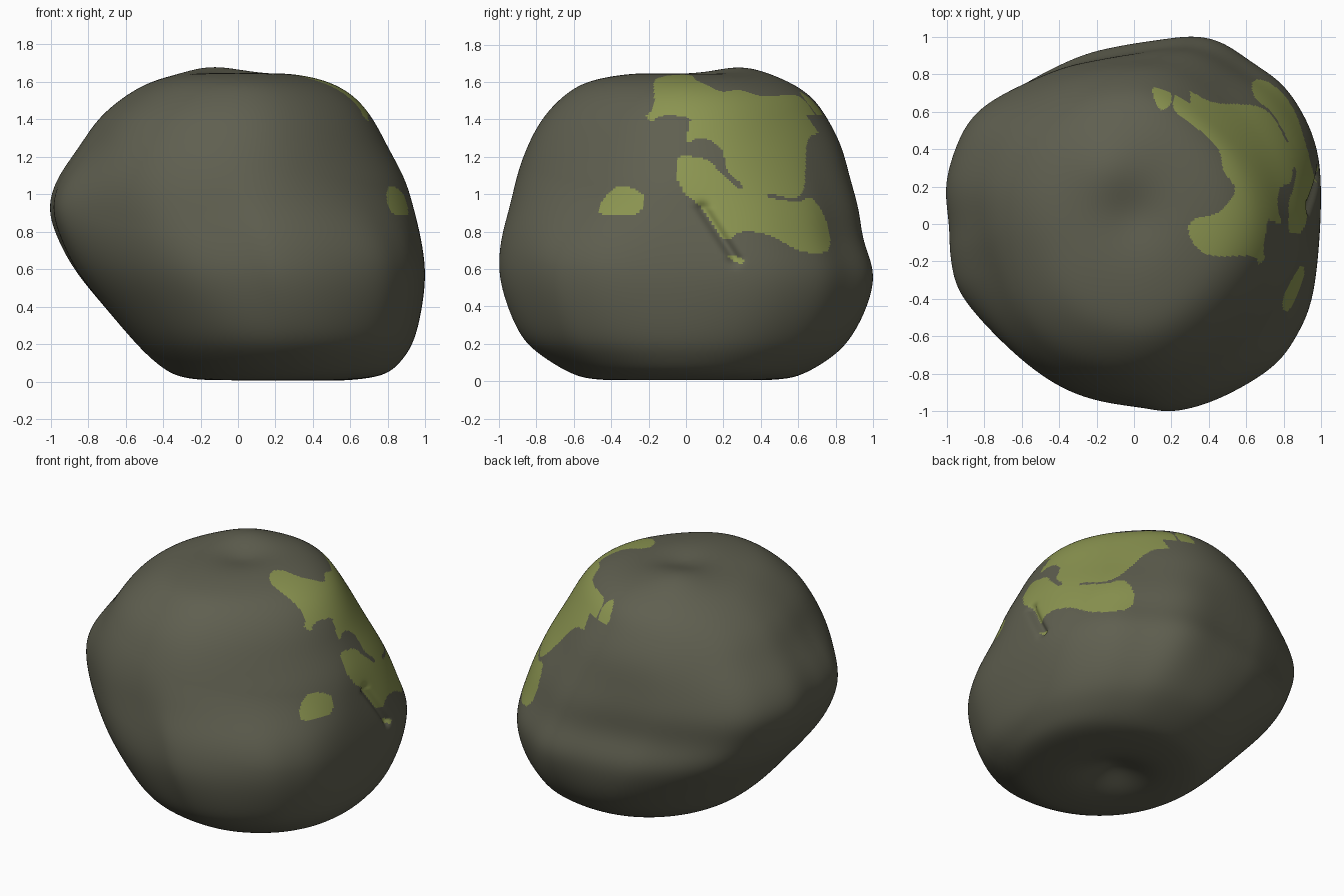
import bpy
import bmesh
import math

default_cube = bpy.data.objects.get("Cube")
if default_cube:
    bpy.data.objects.remove(default_cube, do_unlink=True)


def make_material(name, colour):
    material = bpy.data.materials.new(name)
    material.diffuse_color = colour
    material.use_nodes = True
    shader = material.node_tree.nodes["Principled BSDF"]
    shader.inputs["Base Color"].default_value = colour
    shader.inputs["Roughness"].default_value = 0.9
    return material


def smooth_path(points, steps, closed):
    """Catmull-Rom samples through points given in hundredths of a unit."""
    count = len(points)

    def pick(index):
        return points[index % count if closed else max(0, min(count - 1, index))]

    samples = []
    for i in range(count if closed else count - 1):
        corners = list(zip(pick(i - 1), pick(i), pick(i + 1), pick(i + 2)))
        for step in range(steps):
            t = step / steps
            samples.append([
                (b + 0.5 * t * (c - a + t * (2 * a - 5 * b + 4 * c - d
                 + t * (3 * (b - c) + d - a)))) / 100
                for a, b, c, d in corners])
    if not closed:
        samples.append([value / 100 for value in points[-1]])
    return samples


def relax(path, closed, rounds):
    """Average neighbouring samples to soften kinks."""
    for _ in range(rounds):
        after = path[1:] + path[:1]
        before = path[-1:] + path[:-1]
        softened = [[(a + b + c) / 3 for a, b, c in zip(*trio)]
                    for trio in zip(before, path, after)]
        if not closed:
            softened[0], softened[-1] = path[0], path[-1]
        path = softened
    return path


def inside(polygon, u, v):
    """Even-odd test of a point against a closed polygon."""
    result = False
    previous = polygon[-1]
    for current in polygon:
        if (current[1] > v) != (previous[1] > v):
            slope = (previous[0] - current[0]) / (previous[1] - current[1])
            if u < current[0] + slope * (v - current[1]):
                result = not result
        previous = current
    return result


def bump(x, y, radius):
    return math.exp(-(x * x + y * y) / (radius * radius))


def ease(t):
    t = max(0.0, min(1.0, t))
    return t * t * (3 - 2 * t)


# Plan outline of the boulder at its widest
outline = relax(smooth_path([
    (-100, 22), (-95, 43), (-86, 61), (-70, 74), (-40, 88), (-20, 93),
    (3, 97), (25, 100), (42, 97), (60, 86), (78, 74), (91, 56), (98, 38),
    (100, 18), (99, -10), (95, -40), (86, -60), (72, -77), (43, -93),
    (18, -100), (0, -98), (-33, -92), (-60, -74), (-90, -42), (-97, -20),
    (-98, 0)], 16, True), True, 25)

# Height and extents: z, right, left, front, back
layers = relax(smooth_path([
    (1, 20, 20, 0, 0), (0, -5, 45, -25, 25), (1, -22, 63, -49, 51),
    (4, -35, 79, -61, 63), (12, -46, 88, -75, 77), (22, -56, 94, -87, 88),
    (38, -70, 98, -95, 97), (57, -86, 100, -100, 101),
    (75, -96, 98, -99, 95), (92, -101, 94, -95, 93),
    (108, -97, 89, -91, 89), (125, -86, 80, -85, 84),
    (140, -76, 72, -77, 76), (152, -62, 62, -66, 67),
    (160, -47, 48, -53, 54), (164, -30, 30, -33, 38),
    (165, -14, 14, -14, 18), (165, 0, 0, 2, 2)], 16, False), False, 35)

# Moss on the upper surface, as x and y
top_moss = smooth_path([
    (29, -3), (33, -12), (42, -17), (63, -17), (66, -20), (71, -17),
    (72, -8), (70, -3), (76, 4), (95, 8), (95, 70), (68, 76), (60, 76),
    (60, 66), (42, 64), (30, 70), (22, 69), (22, 60), (35, 50), (45, 40),
    (48, 28), (54, 18), (45, 6), (33, 3)], 4, True)

# Moss running down the left flank, as y and z
side_moss = smooth_path([
    (-20, 145), (-19, 139), (-12, 142), (1, 141), (2, 137), (0, 128),
    (9, 130), (19, 124), (22, 113), (30, 105), (28, 103), (19, 111),
    (12, 118), (4, 120), (-4, 120), (-5, 110), (0, 100), (9, 92),
    (20, 76), (30, 80), (45, 78), (60, 70), (74, 69), (77, 75),
    (74, 88), (67, 98), (60, 96), (45, 98), (45, 100), (62, 100),
    (65, 129), (74, 133), (77, 142), (70, 150), (0, 150)], 4, True)

# Separate moss spots: a flat lozenge, a crumb, and one on the top
flank_spot = smooth_path([
    (-47, 91), (-42, 100), (-36, 104), (-26, 102), (-22, 96), (-28, 89),
    (-42, 89)], 4, True)
crumb = smooth_path([(22, 67), (30, 66), (30, 63), (26, 64)], 4, True)
top_spot = smooth_path([
    (10, 70), (12, 76), (18, 75), (20, 65), (14, 61)], 4, True)


def section(u, v, z):
    """Round the outline off above and below the widest level."""
    radius = math.hypot(u, v)
    corner = (2 * u * v / radius ** 2) ** 2
    rise = z - 0.74 + 0.16 * u
    reach = 0.45 + 0.35 * ease((v + 0.3) / 0.6) if rise > 0 else 0.8
    pinch = corner * ease(u + 0.5) + bump(u + 0.95, v + 0.3, 0.4)
    target = 1 - 0.05 * pinch * ease((z - 0.6) / 0.6)
    scale = 1 + ease(abs(rise) / reach) * (target / radius - 1)
    return u * scale, v * scale


def shaped(x, y, z):
    """Add the crown swell, crown hollow, underside hollow and flank crease."""
    if z > 1.4:
        z += 0.035 * bump(x + 0.14, y - 0.3, 0.2)
        z -= 0.025 * bump(x, y - 0.05, 0.16)
    elif z < 0.2:
        z += 0.08 * bump(x - 0.18, y, 0.2)
    if x > 0.5:
        # Distance from the slanted crease line
        along = max(0.0, min(1.0, (0.92 - z) / 0.26))
        across = y - (0.09 + 0.17 * along)
        x -= 0.035 * bump(across, z - (0.92 - 0.26 * along), 0.035)
    return x, y, z


def is_mossy(point):
    x, y, z = point
    if z > 1.42:
        return inside(top_moss, x, y) or inside(top_spot, x, y)
    if x < 0.3 or z < 0.6:
        return False
    return any(inside(patch, y, z) for patch in (side_moss, flank_spot, crumb))


# Boulder body, lofted from pole to pole
bm = bmesh.new()
rings = []
for z, x_low, x_high, y_low, y_high in layers[1:-1]:
    ring = []
    for u, v in outline:
        u, v = section(u, v, z)
        x = (x_low + x_high + u * (x_high - x_low)) / 2
        y = (y_low + y_high + v * (y_high - y_low)) / 2
        ring.append(bm.verts.new(shaped(x, y, z)))
    rings.append(ring)

count = len(outline)
for lower, upper in zip(rings, rings[1:]):
    for i in range(count):
        j = (i + 1) % count
        bm.faces.new((lower[i], lower[j], upper[j], upper[i]))

for layer, ring in ((layers[0], rings[0]), (layers[-1], rings[-1])):
    z, x, _, y, _ = layer
    pole = bm.verts.new(shaped(x, y, z))
    for i in range(count):
        bm.faces.new((pole, ring[i], ring[(i + 1) % count]))

bmesh.ops.recalc_face_normals(bm, faces=bm.faces)
for face in bm.faces:
    face.smooth = True
    face.material_index = int(is_mossy(face.calc_center_median()))

mesh = bpy.data.meshes.new("boulder")
bm.to_mesh(mesh)
bm.free()
mesh.materials.append(make_material("dark stone", (0.115, 0.115, 0.08, 1)))
mesh.materials.append(make_material("green moss", (0.26, 0.3, 0.082, 1)))
boulder = bpy.data.objects.new("boulder", mesh)
bpy.context.collection.objects.link(boulder)
